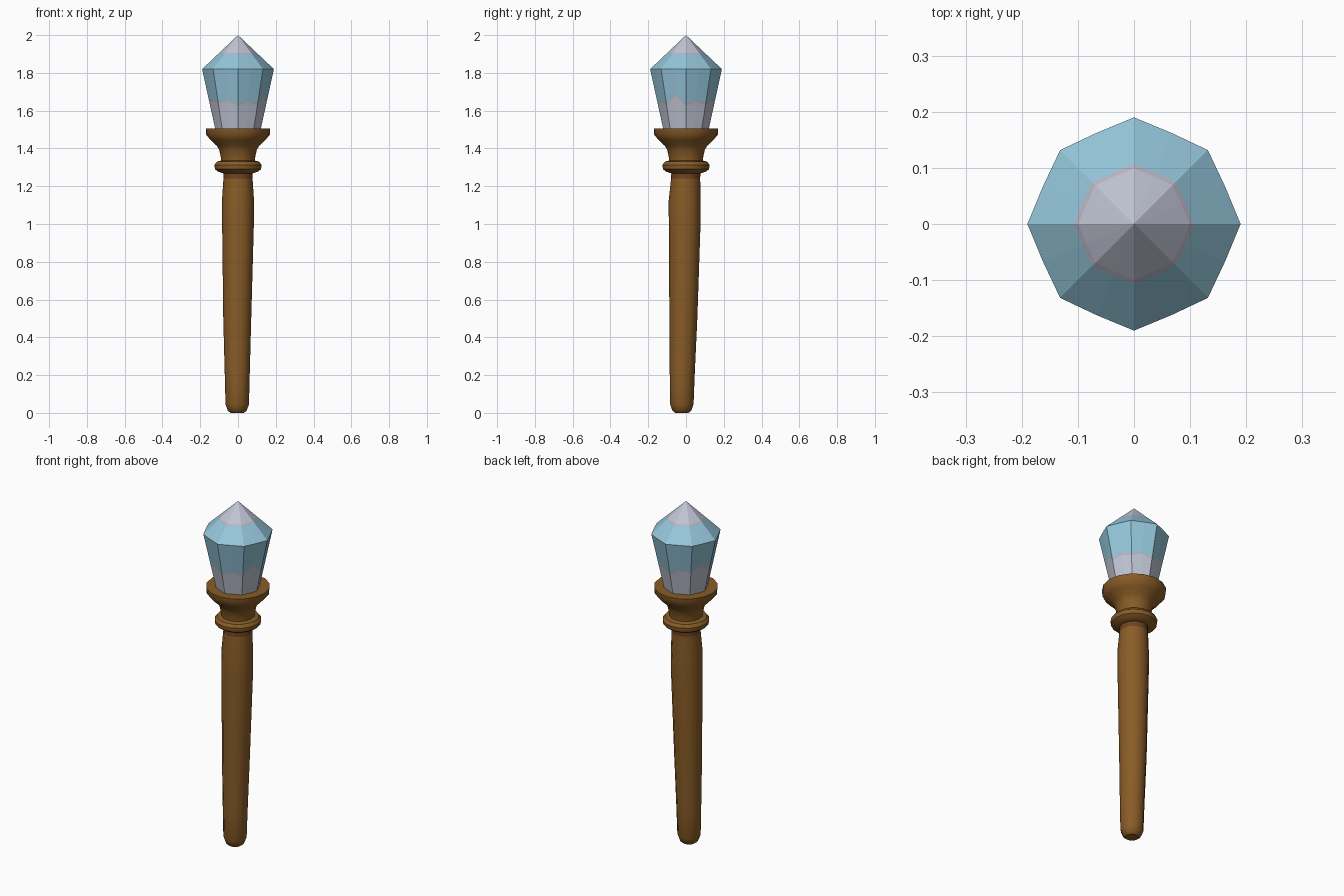
import bpy, bmesh, math, random

random.seed(4)
cube = bpy.data.objects.get("Cube")
if cube:
    bpy.data.objects.remove(cube, do_unlink=True)


def material(name, color):
    m = bpy.data.materials.new(name)
    m.use_nodes = True
    m.diffuse_color = (*color, 1)
    m.node_tree.nodes["Principled BSDF"].inputs["Base Color"].default_value = (*color, 1)
    return m


wood = material("brown wood", (0.25, 0.107, 0.02))
dark_wood = material("dark reddish wood", (0.16, 0.055, 0.015))
blue = material("crystal blue", (0.30, 0.57, 0.71))
lilac = material("pale lilac grey", (0.53, 0.56, 0.66))
pink = material("dusty pink", (0.50, 0.46, 0.54))


def build(name, rings, mats, rule):
    """Skin a stack of point rings, cap both ends and colour each band by rule."""
    bm = bmesh.new()
    loops = [[bm.verts.new(p) for p in ring] for ring in rings]
    n = len(loops[0])
    for band, (a, b) in enumerate(zip(loops, loops[1:])):
        for i in range(n):
            j = (i + 1) % n
            bm.faces.new((a[i], a[j], b[j], b[i])).material_index = rule(band)
    bm.faces.new(loops[0][::-1]).material_index = rule(0)
    bm.faces.new(loops[-1]).material_index = rule(len(loops) - 2)
    bmesh.ops.remove_doubles(bm, verts=bm.verts, dist=1e-5)
    bmesh.ops.recalc_face_normals(bm, faces=bm.faces)
    mesh = bpy.data.meshes.new(name)
    bm.to_mesh(mesh)
    bm.free()
    for m in mats:
        mesh.materials.append(m)
    obj = bpy.data.objects.new(name, mesh)
    bpy.context.collection.objects.link(obj)
    return obj


def circle(r, z, sides, cx=0, cy=0):
    return [(cx + r * math.cos(math.tau * i / sides),
             cy + r * math.sin(math.tau * i / sides), z) for i in range(sides)]


def smooth(obj):
    bpy.ops.object.select_all(action='DESELECT')
    obj.select_set(True)
    bpy.context.view_layer.objects.active = obj
    bpy.ops.object.shade_smooth_by_angle(angle=math.radians(38))


# Slightly leaning shaft: radius, height, centre y
shaft_profile = [(0.035, 0.0, -0.022), (0.05, 0.012, -0.022), (0.062, 0.045, -0.022),
                 (0.066, 0.2, -0.02), (0.074, 0.5, -0.014), (0.084, 1.0, -0.007),
                 (0.085, 1.12, -0.007), (0.077, 1.24, -0.002), (0.077, 1.29, 0)]
smooth(build("shaft", [circle(r, z, 12, -0.004 if z < 1 else 0, y)
                       for r, z, y in shaft_profile],
             [wood, dark_wood], lambda band: 1 if band == 7 else 0))

# Collar ring below the cup
collar_profile = [(0.078, 1.268), (0.105, 1.277), (0.122, 1.29),
                  (0.125, 1.313), (0.112, 1.33), (0.088, 1.336)]
smooth(build("collar", [circle(r, z, 16) for r, z in collar_profile],
             [wood], lambda band: 0))

# Flared cup holding the crystal
cup_profile = [(0.088, 1.32), (0.09, 1.35), (0.1, 1.395), (0.113, 1.415),
               (0.145, 1.445), (0.168, 1.472), (0.17, 1.505), (0.11, 1.505)]
smooth(build("cup", [circle(r, z, 16) for r, z in cup_profile],
             [wood], lambda band: 0))


# Eight-sided crystal; odd points sit on the middle of each flat face
def gem_radius(z):
    if z > 1.82:
        return 0.19 * (2.0 - z) / 0.18
    return 0.12 + 0.07 * (z - 1.5) / 0.32


def gem_ring(z, offsets=None):
    offsets = offsets or [0] * 16
    ring = []
    for i in range(16):
        h = z + offsets[i]
        r = gem_radius(h) * (math.cos(math.pi / 8) if i % 2 else 0.98 if i % 4 else 1)
        a = math.tau * i / 16
        ring.append((r * math.cos(a), r * math.sin(a), h))
    return ring


wave = [random.uniform(0.0, 0.045) if i % 2 else random.uniform(-0.02, 0.01)
        for i in range(16)]
gem_rings = [gem_ring(1.49), gem_ring(1.64, wave), gem_ring(1.65, wave), gem_ring(1.82),
             gem_ring(1.899), gem_ring(1.906), gem_ring(2.0)]
build("crystal", gem_rings, [lilac, pink, blue],
      lambda band: (0, 1, 2, 2, 1, 0)[band])
